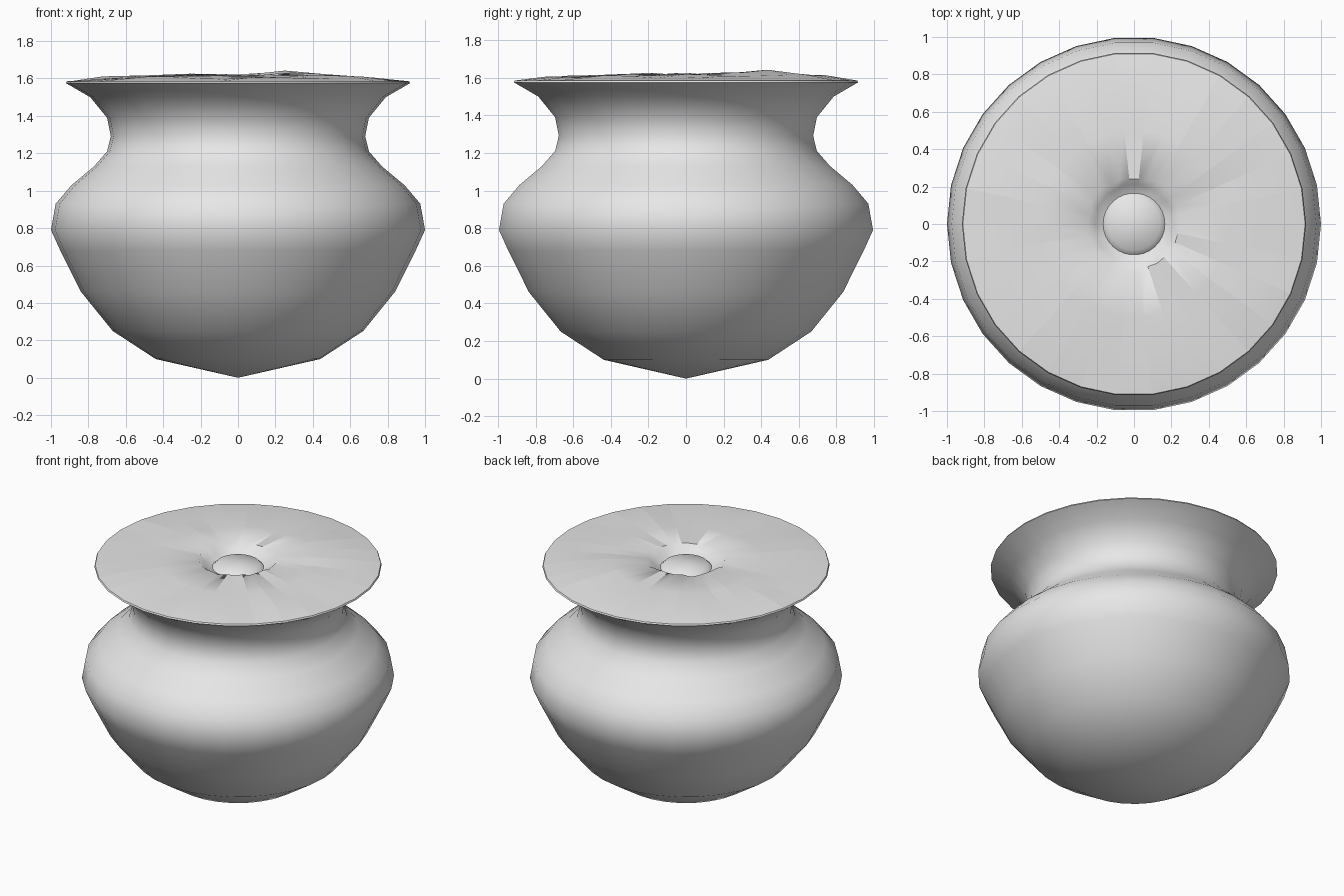
import bpy, bmesh, math, random

random.seed(4)
cube = bpy.data.objects.get("Cube")
if cube:
    bpy.data.objects.remove(cube)

SIDES = 30

clay = bpy.data.materials.new("plain_grey")
clay.use_nodes = True
clay.diffuse_color = (0.8, 0.8, 0.8, 1)
clay.node_tree.nodes["Principled BSDF"].inputs["Base Color"].default_value = (0.8, 0.8, 0.8, 1)


def add_ring(bm, radius, height, radius_jitter=0, height_jitter=0, bump=0):
    """One horizontal loop of points, optionally uneven, with a swell at one side."""
    ring = []
    for i in range(SIDES):
        a = math.tau * i / SIDES
        r = radius + random.uniform(-radius_jitter, radius_jitter)
        z = height + random.uniform(-height_jitter, height_jitter)
        z += bump * max(0, math.cos(a - math.radians(54))) ** 12
        ring.append(bm.verts.new((r * math.cos(a), r * math.sin(a), z)))
    return ring


def bridge(bm, lower, upper):
    for i in range(SIDES):
        j = (i + 1) % SIDES
        bm.faces.new((lower[i], lower[j], upper[j], upper[i]))


def cap(bm, ring, height, upward):
    tip = bm.verts.new((0, 0, height))
    for i in range(SIDES):
        a, b = ring[i], ring[(i + 1) % SIDES]
        bm.faces.new((a, b, tip) if upward else (b, a, tip))


def finish(bm, name, sharp_edges=()):
    bm.normal_update()
    for face in bm.faces:
        face.smooth = True
    for edge in bm.edges:
        if len(edge.link_faces) == 2 and edge.calc_face_angle() > math.radians(50):
            edge.smooth = False
    for edge in sharp_edges:
        edge.smooth = False
    mesh = bpy.data.meshes.new(name)
    bm.to_mesh(mesh)
    bm.free()
    mesh.materials.append(clay)
    obj = bpy.data.objects.new(name, mesh)
    bpy.context.collection.objects.link(obj)
    return obj


# Pot body: turned profile from the pointed base to the flared rim
body_profile = [(0.44, 0.1), (0.67, 0.25), (0.84, 0.46), (0.95, 0.68), (1, 0.79),
                (0.975, 0.93), (0.89, 1.03), (0.77, 1.13), (0.7, 1.21), (0.68, 1.29),
                (0.7, 1.39), (0.79, 1.5), (0.92, 1.575)]
bm = bmesh.new()
rings = [add_ring(bm, r, z) for r, z in body_profile]
for low, high in zip(rings, rings[1:]):
    bridge(bm, low, high)
cap(bm, rings[0], 0, False)
finish(bm, "pot_body")

# Uneven top sheet: radial folds running in to a ragged central well
bm = bmesh.new()
rings = [add_ring(bm, 0.92, 1.575),
         add_ring(bm, 0.915, 1.585),
         add_ring(bm, 0.74, 1.605, 0, 0.008, 0.015),
         add_ring(bm, 0.5, 1.615, 0, 0.008, 0.022),
         add_ring(bm, 0.25, 1.62, 0.012, 0.006),
         add_ring(bm, 0.21, 1.585, 0.006, 0.004),
         add_ring(bm, 0.165, 1.565),
         add_ring(bm, 0.14, 1.59)]
for outer, inner in zip(rings, rings[1:]):
    bridge(bm, outer, inner)
cap(bm, rings[-1], 1.6, True)
folds = [bm.edges.get((a, b)) for outer, inner in zip(rings[1:4], rings[2:5])
         for a, b in zip(outer, inner)]
finish(bm, "top_sheet", folds)
